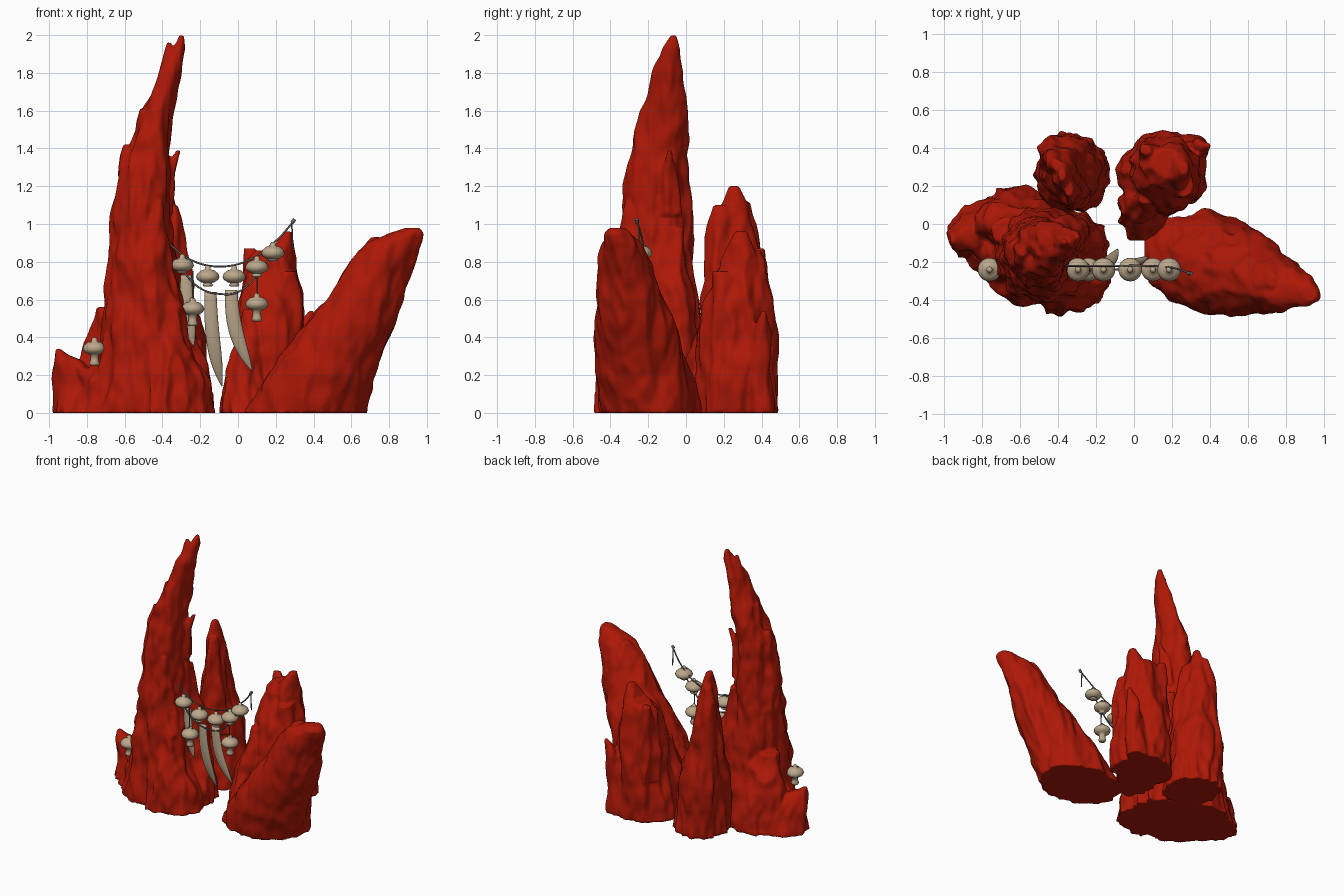
import bpy, bmesh, math
from mathutils import Vector, noise

if "Cube" in bpy.data.objects:
    bpy.data.objects.remove(bpy.data.objects["Cube"])


def material(name, rgb):
    m = bpy.data.materials.new(name)
    m.use_nodes = True
    m.diffuse_color = (*rgb, 1)
    m.node_tree.nodes["Principled BSDF"].inputs["Base Color"].default_value = (*rgb, 1)
    return m


RED = material("red_rock", (0.42, 0.009, 0.002))
IVORY = material("ivory", (0.5, 0.39, 0.26))
ROPE = material("dark_rope", (0.15, 0.14, 0.12))


def add_object(name, mesh, mat):
    ob = bpy.data.objects.new(name, mesh)
    bpy.context.collection.objects.link(ob)
    mesh.materials.clear()
    mesh.materials.append(mat)
    for p in mesh.polygons:
        p.use_smooth = True
    return ob


def bridge(bm, rings):
    """Skin a stack of vertex rings and cap both ends."""
    n = len(rings[0])
    for a, b in zip(rings, rings[1:]):
        for i in range(n):
            j = (i + 1) % n
            bm.faces.new((a[i], a[j], b[j], b[i]))
    bm.faces.new(rings[0][::-1])
    bm.faces.new(rings[-1])


def mesh_object(name, bm, mat):
    bmesh.ops.recalc_face_normals(bm, faces=bm.faces)
    mesh = bpy.data.meshes.new(name)
    bm.to_mesh(mesh)
    bm.free()
    return add_object(name, mesh, mat)


def oval(bm, x, y, z, rx, ry, sides=24):
    angles = [math.tau * i / sides for i in range(sides)]
    return [bm.verts.new((x + rx * math.cos(t), y + ry * math.sin(t), z)) for t in angles]


def spire(bm, levels, rough, step=0.02):
    """Craggy tapering column; each level is (z, x min, x max, y min, y max)."""
    rings = []
    for lo, hi in zip(levels, levels[1:]):
        count = max(1, round((hi[0] - lo[0]) / step))
        last = hi is levels[-1]
        for k in range(count + last):
            z, x0, x1, y0, y1 = (a + (b - a) * k / count for a, b in zip(lo, hi))
            cx, cy, rx, ry = (x0 + x1) / 2, (y0 + y1) / 2, (x1 - x0) / 2, (y1 - y0) / 2
            ring = oval(bm, cx, cy, z, rx, ry, 96)
            for v in ring:
                x, y, _ = v.co
                # broad lumps, long upright ridges and fine chips
                lump = noise.noise(Vector((x * 5, y * 5, z * 4)))
                ridge = abs(noise.noise(Vector((x * 9 + 7, y * 9, z * 2))))
                chip = noise.noise(Vector((x * 22, y * 22, z * 9)))
                d = min(rough, min(rx, ry) * 0.3) * (lump + 0.3 - 2 * ridge + 0.6 * chip)
                v.co += Vector((x - cx, y - cy, 0)).normalized() * d
            rings.append(ring)
    bridge(bm, rings)


def rock(name, rough, *spires):
    bm = bmesh.new()
    for levels in spires:
        spire(bm, levels, rough)
    ob = mesh_object(name, bm, RED)
    fuse = ob.modifiers.new("fuse", "REMESH")
    fuse.mode = "VOXEL"
    fuse.voxel_size = 0.011
    fuse.use_smooth_shade = True


# Tall rock with side lobes and splinters
rock("tall_rock", .03,
     [(0, -.82, -.17, -.44, .13), (.3, -.75, -.26, -.4, .1), (.6, -.71, -.3, -.38, .07),
      (.85, -.69, -.33, -.36, .04), (1.1, -.65, -.36, -.33, .02), (1.35, -.61, -.36, -.28, .01),
      (1.6, -.5, -.33, -.24, 0), (1.8, -.43, -.3, -.2, -.01), (1.93, -.345, -.28, -.13, -.03),
      (2, -.315, -.285, -.08, -.05)],
     # left lobe, its low skirt and the shoulder behind it
     [(0, -.98, -.55, -.22, .14), (.15, -.97, -.6, -.19, .1), (.27, -.97, -.82, -.15, 0),
      (.34, -.97, -.94, -.1, -.07)],
     [(0, -.91, -.4, -.34, .14), (.14, -.87, -.45, -.31, .1), (.26, -.78, -.5, -.28, .05)],
     [(0, -.88, -.4, -.13, .2), (.3, -.83, -.45, -.14, .15), (.45, -.78, -.5, -.14, .1),
      (.56, -.745, -.6, -.12, .03)],
     # front foot and upright front ridge
     [(0, -.6, -.13, -.48, -.06), (.2, -.56, -.18, -.46, -.1), (.36, -.54, -.25, -.43, -.14),
      (.6, -.52, -.33, -.39, -.16), (.8, -.5, -.38, -.36, -.2)],
     [(0, -.64, -.3, -.45, -.15), (.5, -.6, -.35, -.4, -.15), (.9, -.55, -.36, -.37, -.15),
      (1.12, -.44, -.4, -.32, -.27)],
     # ridge facing the ropes
     [(0, -.5, -.12, -.26, .06), (.3, -.48, -.19, -.2, .05), (.55, -.47, -.25, -.18, .04),
      (.8, -.46, -.31, -.18, .02), (.98, -.42, -.35, -.16, 0)],
     # splinters
     [(1.05, -.45, -.34, -.16, -.02), (1.25, -.42, -.33, -.13, -.04), (1.39, -.33, -.3, -.1, -.07)],
     [(.9, -.68, -.45, -.28, -.05), (1.3, -.64, -.5, -.24, -.08), (1.42, -.61, -.56, -.18, -.13)],
     [(1.3, -.58, -.38, -.21, -.05), (1.5, -.55, -.42, -.2, -.08), (1.61, -.52, -.47, -.17, -.1)],
     [(1.7, -.46, -.34, -.16, -.05), (1.96, -.38, -.35, -.11, -.08)])

# Pointed rock at the back, its crest running diagonally
rock("back_right_rock", .025,
     [(0, -.52, -.12, .06, .47), (.4, -.5, -.19, .08, .45), (.7, -.47, -.25, .11, .41),
      (.9, -.44, -.29, .13, .37), (1.1, -.41, -.34, .18, .33), (1.2, -.395, -.36, .23, .28)],
     [(.4, -.42, -.2, .08, .28), (.8, -.4, -.26, .08, .25), (.95, -.38, -.28, .1, .24),
      (1.1, -.37, -.32, .14, .23)],
     [(0, -.5, -.25, .25, .48), (.4, -.5, -.34, .25, .45), (.85, -.48, -.37, .26, .39),
      (1, -.46, -.38, .27, .375), (1.12, -.43, -.38, .28, .34)])

# Forked rock at the back
rock("back_left_rock", .026,
     [(0, -.08, .36, .03, .48), (.3, -.04, .37, .05, .485), (.6, .01, .34, .1, .455),
      (.8, .05, .31, .19, .43), (.86, .1, .26, .25, .4)],
     [(.4, .1, .35, .12, .42), (.8, .15, .31, .17, .4), (.9, .2, .3, .22, .36),
      (.96, .24, .29, .26, .33)],
     [(.3, -.03, .2, .2, .46), (.7, .02, .16, .3, .44), (.87, .03, .09, .36, .42)],
     # front spur and side corners
     [(0, -.1, .17, -.1, .2), (.3, -.04, .14, 0, .2), (.55, .03, .1, .1, .18)],
     [(0, .1, .35, .06, .3), (.4, .14, .345, .09, .3), (.75, .2, .32, .15, .3)],
     [(0, .15, .38, .3, .47), (.42, .28, .4, .35, .46), (.54, .375, .405, .4, .43)])

# Leaning rock
rock("leaning_rock", .02,
     [(0, .03, .68, -.44, .08), (.2, .15, .73, -.48, .03), (.4, .3, .81, -.48, -.03),
      (.6, .46, .885, -.47, -.12), (.8, .6, .94, -.46, -.2), (.9, .7, .975, -.45, -.25),
      (.95, .8, .98, -.44, -.29), (.98, .88, .965, -.41, -.33)],
     [(.6, .5, .75, -.4, -.15), (.85, .64, .8, -.38, -.22), (.93, .71, .76, -.33, -.27)])


def tube(name, points, depth):
    """Smooth round rope through the points."""
    curve = bpy.data.curves.new(name, "CURVE")
    curve.dimensions = "3D"
    curve.bevel_depth = depth
    curve.bevel_resolution = 2
    curve.use_fill_caps = True
    line = curve.splines.new("BEZIER")
    line.bezier_points.add(len(points) - 1)
    for bp, p in zip(line.bezier_points, points):
        bp.co = p
        bp.handle_left_type = bp.handle_right_type = "AUTO"
    temp = bpy.data.objects.new(name + "_path", curve)
    bpy.context.collection.objects.link(temp)
    graph = bpy.context.evaluated_depsgraph_get()
    mesh = bpy.data.meshes.new_from_object(temp.evaluated_get(graph))
    bpy.data.objects.remove(temp)
    add_object(name, mesh, ROPE)


def mushroom(name, x, y, z, stem):
    """Lathed cap with a top knob and a flared stem."""
    profile = [(.008, .06), (.016, .05), (.014, .04), (.036, .034), (.055, .018), (.062, 0),
               (.054, -.016), (.036, -.028), (.022, -.032), (.022, -stem * .7),
               (.028, -stem * .85), (.022, -stem)]
    bm = bmesh.new()
    bridge(bm, [oval(bm, x, y, z + h, r, r) for r, h in reversed(profile)])
    mesh_object(name, bm, IVORY)


def tusk(name, start, end, width, steps=20):
    """Flat tapering blade that curves away toward its tip."""
    a, b = Vector(start), Vector(end)
    bm = bmesh.new()
    rings = []
    for k in range(steps + 1):
        t = k / steps
        x, y = (p + (q - p) * t ** 2.2 for p, q in zip(a.xy, b.xy))
        w = width * (0.8 + 0.4 * t) * (1.03 - t ** 4)
        rings.append(oval(bm, x, y, a.z + (b.z - a.z) * t, w, w * 0.5))
    bridge(bm, rings)
    mesh_object(name, bm, IVORY)


# Mushrooms strung along the ropes and hanging loose
Y = -.24
for i, (x, z, stem) in enumerate([(-.295, .78, .04), (-.16, .72, .05), (-.02, .72, .05),
                                  (.1, .77, .05), (.185, .845, .04), (-.24, .55, .09),
                                  (.1, .575, .09), (-.76, .34, .09)]):
    mushroom(f"mushroom_{i + 1}", x, Y, z, stem)

# Ropes and dangling strings
tube("upper_rope", [(-.36, -.22, .89), (-.25, -.22, .81), (-.1, -.22, .775), (.06, -.22, .81),
                    (.2, -.23, .91), (.3, -.26, 1.02)], .005)
tube("lower_rope", [(-.3, Y, .76), (-.2, Y, .66), (-.1, Y, .63), (0, Y, .64), (.1, Y, .73),
                    (.19, Y, .86)], .005)
for name, x, top, bottom in [("string_right", -.24, .75, .6), ("string_left", .1, .74, .6),
                             ("string_end", .285, 1, .88)]:
    tube(name, [(x, Y - .01, top), (x + .004, Y - .01, bottom)], .004)
tube("rope_pin", [(.285, -.26, 1.005), (.3, -.26, 1.025)], .01)

# Long curved tusks
tusk("tusk_right", (-.275, -.22, .73), (-.235, -.2, .35), .036)
tusk("tusk_middle", (-.145, -.22, .64), (-.085, -.13, .14), .038)
tusk("tusk_left", (-.035, -.22, .65), (.075, -.17, .22), .04)
